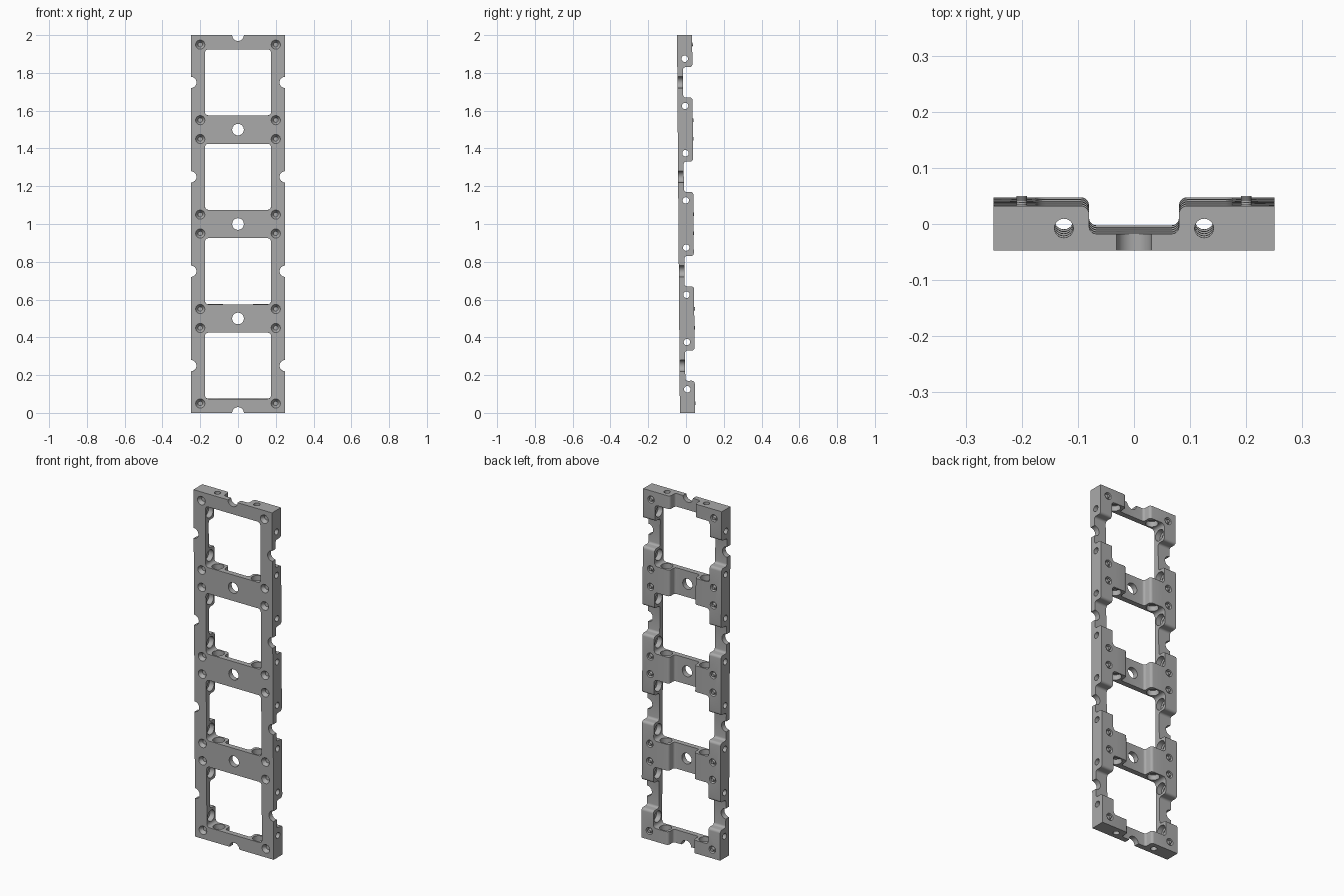
import bpy, bmesh
from math import pi, sin, cos
from mathutils import Matrix, Vector

if "Cube" in bpy.data.objects:
    bpy.data.objects.remove(bpy.data.objects["Cube"])

HALF_T = 0.04                       # half thickness of the frame
FLOOR = -0.01                       # depth of the channels in the back
CELLS = [-0.75, -0.25, 0.25, 0.75]  # window centres along the height
TILT = Matrix.Translation((0, 0, 1)) @ Matrix.Rotation(0.0076, 4, 'X')

grey = bpy.data.materials.new("mid grey")
grey.use_nodes = True
grey.diffuse_color = (0.4, 0.4, 0.4, 1)
grey.node_tree.nodes["Principled BSDF"].inputs["Base Color"].default_value = (0.4, 0.4, 0.4, 1)


def make(name, bm):
    bmesh.ops.recalc_face_normals(bm, faces=bm.faces[:])
    mesh = bpy.data.meshes.new(name)
    bm.to_mesh(mesh)
    bm.free()
    mesh.materials.append(grey)
    ob = bpy.data.objects.new(name, mesh)
    bpy.context.collection.objects.link(ob)
    return ob


def rod(bm, centre, axis, length, r1, r2=None, segs=24):
    """Cylinder or cone; r1 at the start of the axis, r2 at its end."""
    turn = Vector((0, 0, 1)).rotation_difference(Vector(axis)).to_matrix().to_4x4()
    bmesh.ops.create_cone(bm, cap_ends=True, segments=segs, radius1=r1,
                          radius2=r1 if r2 is None else r2, depth=length,
                          matrix=Matrix.Translation(centre) @ turn)


def prism(bm, outline, start, end):
    """Face between two copies of an outline given by a point list."""
    a = [bm.verts.new(Vector(p) + Vector(start)) for p in outline]
    b = [bm.verts.new(Vector(p) + Vector(end)) for p in outline]
    bm.faces.new(a)
    bm.faces.new(b[::-1])
    for i in range(len(a)):
        j = (i + 1) % len(a)
        bm.faces.new((a[i], b[i], b[j], a[j]))


def arc(cx, cy, r, a0, a1, n=5):
    return [(cx + r * cos(a0 + (a1 - a0) * i / n),
             cy + r * sin(a0 + (a1 - a0) * i / n)) for i in range(n + 1)]


# Frame slab
bm = bmesh.new()
bmesh.ops.create_cube(bm, size=1, matrix=Matrix.Diagonal((0.5, 2 * HALF_T, 2, 1)))
frame = make("frame", bm)
cutters = []


def cutter(name, bm):
    ob = make(name, bm)
    ob.hide_render = True
    cutters.append(ob)


# Window openings with rounded corners
R, W = 0.018, 0.175
corner = []
for k, (sx, sz) in enumerate([(1, 1), (-1, 1), (-1, -1), (1, -1)]):
    corner += arc(sx * (W - R), sz * (W - R), R, k * pi / 2, (k + 1) * pi / 2, 4)
bm = bmesh.new()
for c in CELLS:
    prism(bm, [(x, 0, z + c) for x, z in corner], (0, -0.1, 0), (0, 0.1, 0))
cutter("window_cutter", bm)

# Round-shouldered channels across the bars and the rails
half = arc(0.067, FLOOR + 0.013, 0.013, -pi / 2, 0)
half += arc(0.095, HALF_T - 0.015, 0.015, pi, pi / 2) + [(0.095, 0.06)]
channel = half + [(-u, v) for u, v in reversed(half)]
bm = bmesh.new()
prism(bm, [(u, v, 0) for u, v in channel], (0, 0, -1.1), (0, 0, 1.1))
cutter("bar_channel_cutter", bm)
bm = bmesh.new()
for c in CELLS:
    prism(bm, [(0, v, u + c) for u, v in channel], (-0.3, 0, 0), (0.3, 0, 0))
cutter("rail_channel_cutter", bm)

# Holes on the bar centres and half-round notches on the outer edges
bm = bmesh.new()
for i in range(5):
    rod(bm, (0, 0, -1 + 0.5 * i), (0, 1, 0), 0.2, 0.031)
for c in CELLS:
    for s in (-1, 1):
        rod(bm, (s * 0.25, 0, c), (0, 1, 0), 0.2, 0.03)
cutter("centre_hole_cutter", bm)

# Bolt holes through bars and rails, counterbored from inside the windows
upright, level, upright_bore, level_bore = [bmesh.new() for _ in range(4)]
for s in (-0.125, 0.125):
    rod(upright, (s, 0, 0), (0, 0, 1), 2.2, 0.017)
    for c in CELLS:
        rod(level, (0, 0, c + s), (1, 0, 0), 0.7, 0.017)
        rod(upright_bore, (s, 0, c), (0, 0, 1), 0.41, 0.032)
        rod(level_bore, (0, 0, c + s), (1, 0, 0), 0.41, 0.032)
cutter("upright_bolt_cutter", upright)
cutter("level_bolt_cutter", level)
cutter("upright_counterbore_cutter", upright_bore)
cutter("level_counterbore_cutter", level_bore)

# Corner sockets: dished in front, shallow pit with a stud behind
sockets, studs = bmesh.new(), bmesh.new()
for c in CELLS:
    for x in (-0.2, 0.2):
        for dz in (-0.2, 0.2):
            rod(sockets, (x, -HALF_T + 0.008, c + dz), (0, 1, 0), 0.024, 0.027, 0.012)
            rod(sockets, (x, HALF_T - 0.004, c + dz), (0, 1, 0), 0.016, 0.016, 0.022)
            rod(studs, (x, HALF_T - 0.006, c + dz), (0, 1, 0), 0.018, 0.012, 0.009, 16)
cutter("corner_socket_cutter", sockets)
corner_studs = make("corner_studs", studs)

# Cut the frame, then drop the cutters
bpy.context.view_layer.objects.active = frame
for ob in cutters:
    mod = frame.modifiers.new(ob.name, 'BOOLEAN')
    mod.operation = 'DIFFERENCE'
    mod.solver = 'EXACT'
    mod.object = ob
    bpy.ops.object.modifier_apply(modifier=mod.name)
for ob in cutters:
    bpy.data.objects.remove(ob)

# Slight backward lean and smooth shading on the rounds
for ob in (frame, corner_studs):
    ob.matrix_world = TILT
    bpy.ops.object.select_all(action='DESELECT')
    ob.select_set(True)
    bpy.context.view_layer.objects.active = ob
    bpy.ops.object.shade_smooth_by_angle(angle=0.55)
